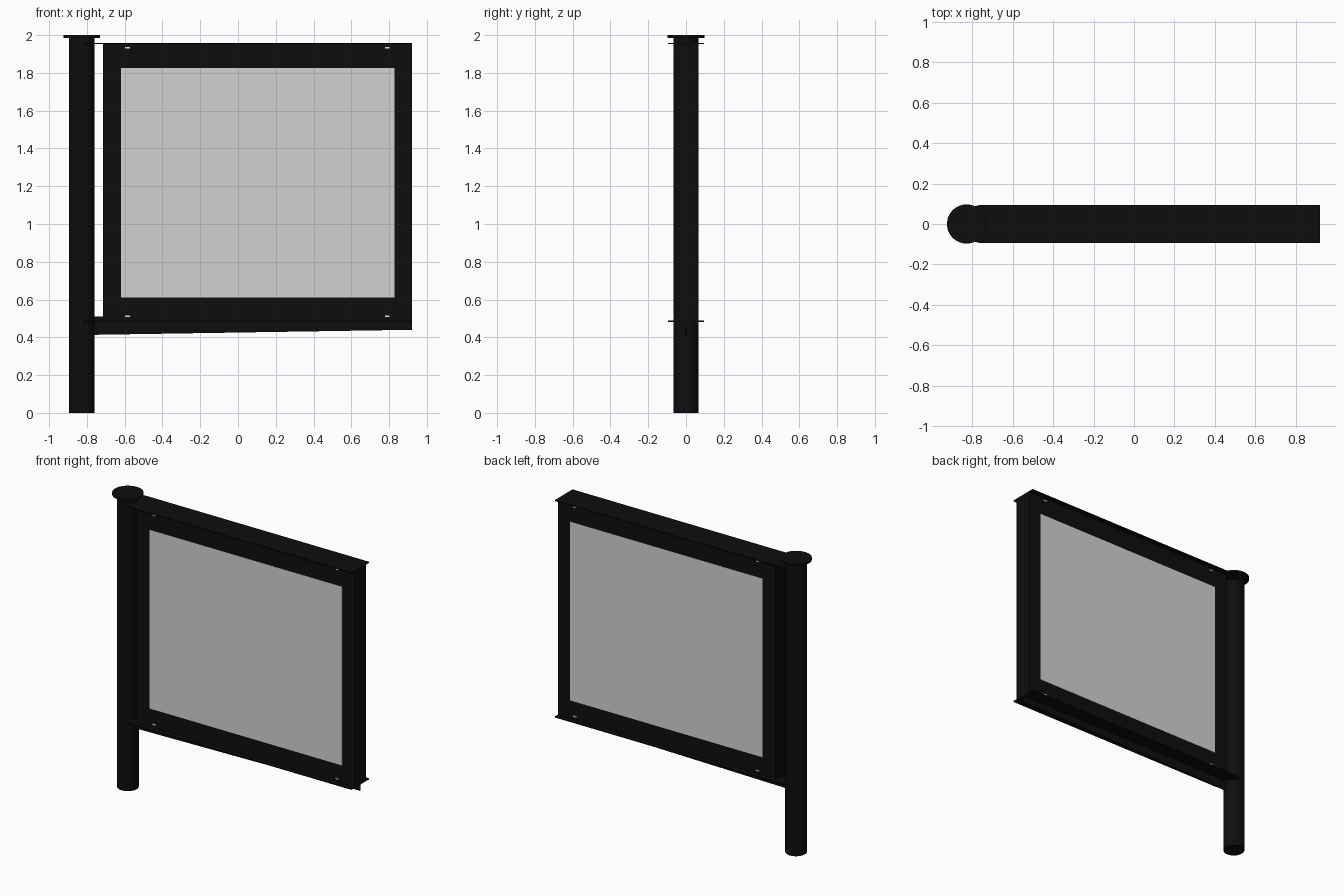
import bpy, bmesh, math
from mathutils import Vector

if "Cube" in bpy.data.objects:
    bpy.data.objects.remove(bpy.data.objects["Cube"])


def material(name, v):
    m = bpy.data.materials.new(name)
    m.diffuse_color = (v, v, v, 1)
    m.use_nodes = True
    m.node_tree.nodes["Principled BSDF"].inputs["Base Color"].default_value = m.diffuse_color
    return m


black = material("black_paint", 0.0042)
grey = material("light_grey_panel", 0.65)
white = material("white_fitting", 0.8)


def finish(name, bm, mat):
    bmesh.ops.recalc_face_normals(bm, faces=bm.faces)
    me = bpy.data.meshes.new(name)
    bm.to_mesh(me)
    bm.free()
    me.materials.append(mat)
    ob = bpy.data.objects.new(name, me)
    bpy.context.collection.objects.link(ob)
    return ob


def prism(name, pts, direction, mat):
    """Extrude a closed outline of 3D points along a vector."""
    bm = bmesh.new()
    face = bm.faces.new([bm.verts.new(p) for p in pts])
    ext = bmesh.ops.extrude_face_region(bm, geom=[face])
    verts = [g for g in ext["geom"] if isinstance(g, bmesh.types.BMVert)]
    bmesh.ops.translate(bm, verts=verts, vec=Vector(direction))
    return finish(name, bm, mat)


def box(name, x0, x1, y0, y1, z0, z1, mat):
    pts = [(x0, y0, z0), (x1, y0, z0), (x1, y1, z0), (x0, y1, z0)]
    return prism(name, pts, (0, 0, z1 - z0), mat)


def cylinder(name, x, r, z0, z1, mat):
    pts = [(x + r * math.cos(a), r * math.sin(a), z0)
           for a in (math.tau * i / 48 for i in range(48))]
    ob = prism(name, pts, (0, 0, z1 - z0), mat)
    for p in ob.data.polygons:
        p.use_smooth = len(p.vertices) == 4
    for e in ob.data.edges:
        a, b = (ob.data.vertices[i].co.z for i in e.vertices)
        e.use_edge_sharp = abs(a - b) < 1e-6
    return ob


POST_X, RIGHT, R = -0.828, 0.92, 0.095

# Post and its flat cap
cylinder("post", POST_X, 0.067, 0, 1.986, black)
cylinder("post_cap", POST_X, 0.097, 1.986, 2.0, black)

# Sign cabinet
box("cabinet", -0.715, RIGHT, -0.0625, 0.0625, 0.485, 1.953, black)

# Thin plates above and below, rounded where they meet the post
for name, z in (("top_plate", 1.952), ("bottom_plate", 0.481)):
    pts = [(RIGHT, -R, z), (RIGHT, R, z)]
    for i in range(25):
        a = math.pi / 2 + math.pi * i / 24
        pts.append((-0.75 + R * math.cos(a), R * math.sin(a), z))
    prism(name, pts, (0, 0, 0.007), black)

# Tapered web carrying the cabinet
prism("support_web", [(-0.78, -0.004, 0.413), (RIGHT, -0.004, 0.44),
                      (RIGHT, -0.004, 0.49), (-0.70, -0.004, 0.51),
                      (-0.78, -0.004, 0.51)], (0, 0.008, 0), black)

# Display panels and small fittings on both faces
for side, s in (("front", -1), ("back", 1)):
    box(side + "_panel", -0.62, 0.828, s * 0.0605, s * 0.0635, 0.61, 1.825, grey)
    for x in (-0.585, 0.79):
        for z in (0.511, 1.934):
            box(side + "_fitting", x - 0.012, x + 0.012, s * 0.061, s * 0.066,
                z - 0.004, z + 0.004, white)
